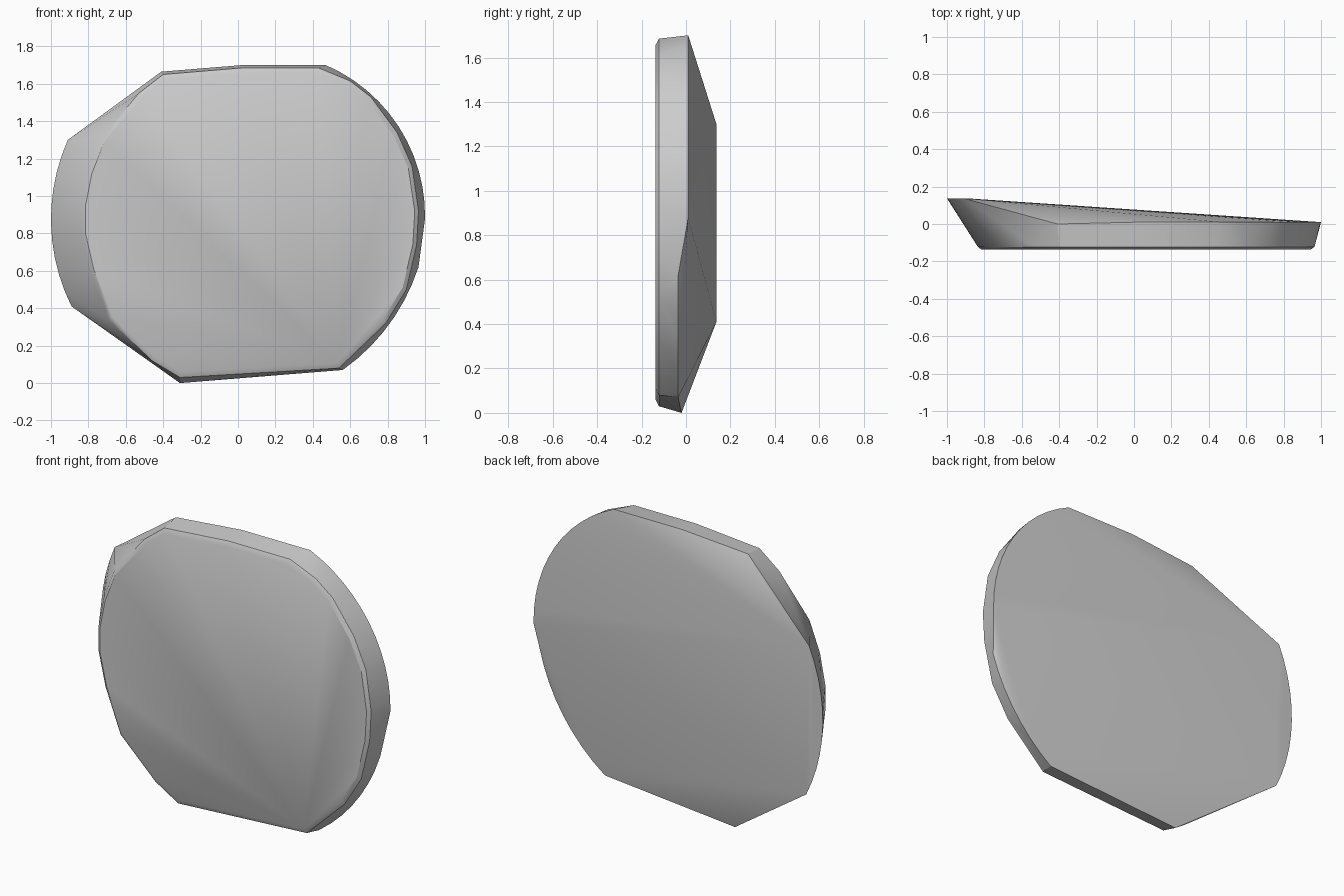
import bpy, bmesh, math
from mathutils import Vector
from mathutils.geometry import intersect_line_line_2d

if "Cube" in bpy.data.objects:
    bpy.data.objects.remove(bpy.data.objects["Cube"])


def arc(a, b, c, n):
    """n+1 points (x, z) on the circle through a, b, c."""
    a, b, c = Vector(a), Vector(b), Vector(c)
    m1, m2 = (a + b) / 2, (b + c) / 2
    d1, d2 = b - a, c - b
    n1, n2 = Vector((-d1.y, d1.x)), Vector((-d2.y, d2.x))
    t = ((m2.x - m1.x) * n2.y - (m2.y - m1.y) * n2.x) / (n1.x * n2.y - n1.y * n2.x)
    o = m1 + n1 * t
    r = (a - o).length
    sweep = (a - o).angle_signed(c - o)
    start = math.atan2(a.y - o.y, a.x - o.x)
    return [(o.x + r * math.cos(start - sweep * i / n),
             o.y + r * math.sin(start - sweep * i / n)) for i in range(n + 1)]


points = []

# back outline: raised left arc, low right arc, clipped top and bottom
for x, z in arc((-0.91, 1.30), (-1.0, 0.87), (-0.89, 0.41), 10):
    points.append((x, 0.137, z))
for x, z in arc((0.47, 1.70), (0.85, 1.385), (1.0, 0.88), 12):
    points.append((x, 0.01, z))
for x, z in arc((0.965, 0.62), (0.82, 0.33), (0.56, 0.07), 7):
    points.append((x, -0.035, z))
points += [(-0.41, 0.0, 1.665), (0.02, 0.01, 1.70), (-0.31, -0.02, 0.0)]

# front rim, plus a slightly inset flat front face
rim = [(-0.835, 0.80), (-0.835, 0.95), (-0.80, 1.13), (-0.73, 1.31),
       (-0.53, 1.55), (-0.40, 1.65), (0.02, 1.685), (0.43, 1.685), (0.60, 1.615),
       (0.71, 1.53), (0.85, 1.34), (0.93, 1.16), (0.965, 0.92), (0.955, 0.74),
       (0.90, 0.50), (0.79, 0.32), (0.54, 0.08), (-0.31, 0.03), (-0.46, 0.12),
       (-0.69, 0.34), (-0.79, 0.60)]
for x, z in rim:
    points.append((x, -0.122, z))
    points.append((0.05 + (x - 0.05) * 0.978, -0.137, 0.86 + (z - 0.86) * 0.965))

# wrap everything in a convex shell
bm = bmesh.new()
for p in points:
    bm.verts.new(p)
hull = bmesh.ops.convex_hull(bm, input=bm.verts)
loose = [v for v in bm.verts if not v.link_faces]
bmesh.ops.delete(bm, geom=loose, context='VERTS')
bmesh.ops.recalc_face_normals(bm, faces=bm.faces)
mesh = bpy.data.meshes.new("disc_slab")
bm.to_mesh(mesh)
bm.free()

slab = bpy.data.objects.new("disc_slab", mesh)
bpy.context.collection.objects.link(slab)
bpy.context.view_layer.objects.active = slab
slab.select_set(True)
bpy.ops.object.shade_smooth_by_angle(angle=math.radians(30))
